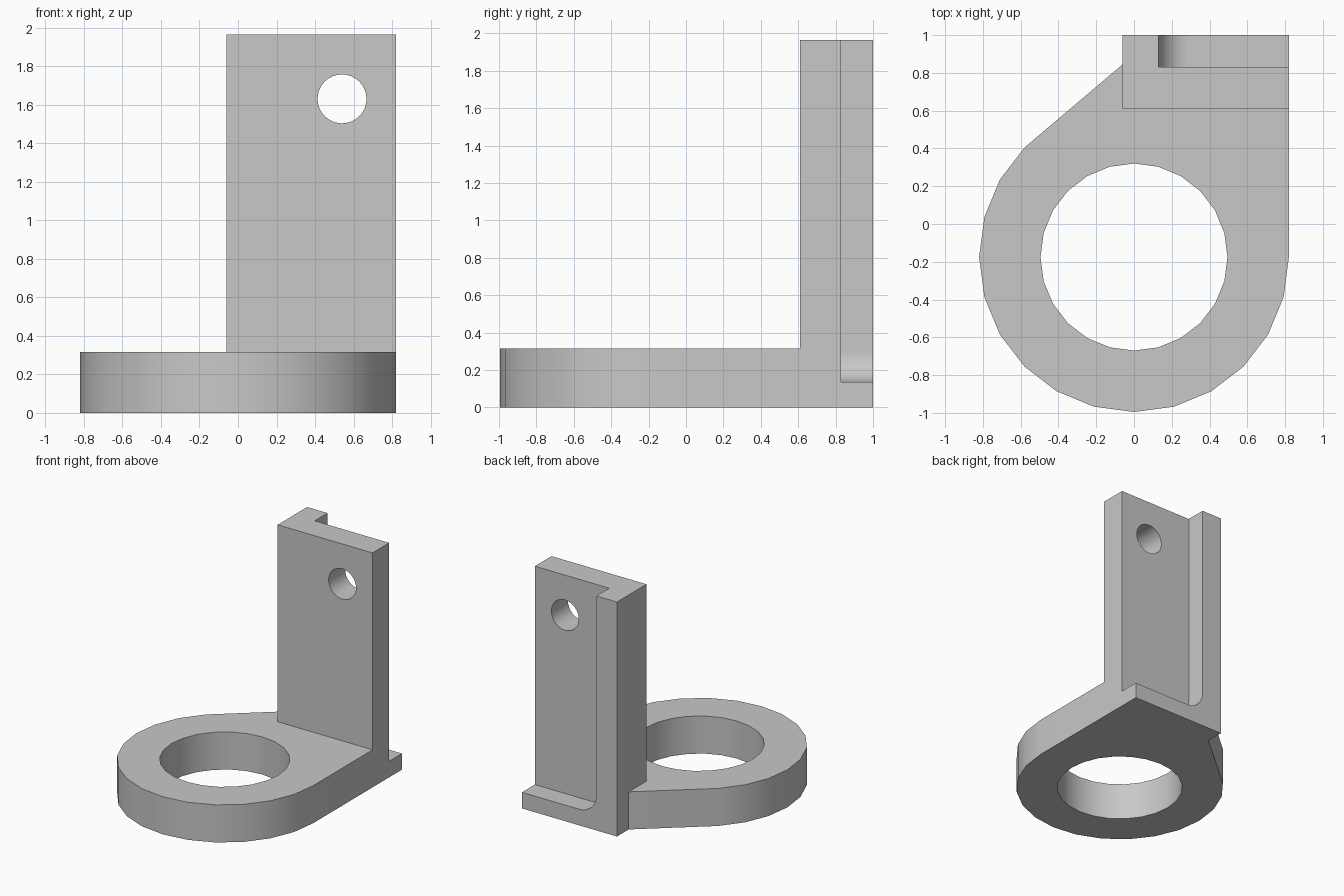
import bpy, bmesh
from math import sin, cos, pi, radians
from mathutils import Vector

if "Cube" in bpy.data.objects:
    bpy.data.objects.remove(bpy.data.objects["Cube"])

grey = bpy.data.materials.new("plain grey")
grey.use_nodes = True
grey.diffuse_color = (0.58, 0.58, 0.58, 1)
grey.node_tree.nodes["Principled BSDF"].inputs["Base Color"].default_value = grey.diffuse_color


def arc(cx, cy, r, start, end, steps):
    """Points along an arc, angles in degrees."""
    angles = [radians(start + (end - start) * i / steps) for i in range(steps + 1)]
    return [(cx + r * cos(a), cy + r * sin(a)) for a in angles]


def prism(name, outline, low, high, along_y=False):
    """Extrude an outline along z, or an (x, z) outline along y."""
    place = (lambda u, v, w: (u, w, v)) if along_y else (lambda u, v, w: (u, v, w))
    bm = bmesh.new()
    face = bm.faces.new([bm.verts.new(place(u, v, low)) for u, v in outline])
    out = bmesh.ops.extrude_face_region(bm, geom=[face])
    moved = [g for g in out["geom"] if isinstance(g, bmesh.types.BMVert)]
    shift = Vector(place(0, 0, high - low))
    bmesh.ops.translate(bm, verts=moved, vec=shift)
    bmesh.ops.recalc_face_normals(bm, faces=bm.faces)
    mesh = bpy.data.meshes.new(name)
    bm.to_mesh(mesh)
    bm.free()
    mesh.materials.append(grey)
    obj = bpy.data.objects.new(name, mesh)
    bpy.context.collection.objects.link(obj)
    return obj


def combine(target, tool, operation):
    """Apply a boolean and discard the tool."""
    mod = target.modifiers.new(operation, "BOOLEAN")
    mod.object, mod.operation, mod.solver = tool, operation, "EXACT"
    bpy.context.view_layer.objects.active = target
    bpy.ops.object.modifier_apply(modifier=mod.name)
    bpy.data.objects.remove(tool)


left, right, back = -0.06, 0.82, 1.0
ring_y, ring_r = -0.175, 0.82
base_top, top = 0.315, 1.965

# Ring base with a tapered shoulder leading to the upright
outline = arc(0, ring_y, ring_r, 135, 360, 15)
outline += [(right, back), (left, back), (left, 0.845)]
bracket = prism("bracket", outline, 0, base_top)

# Upright plate
foot = [(left, 0.61), (right, 0.61), (right, back), (left, back)]
combine(bracket, prism("upright", foot, base_top, top), "UNION")

# Ring bore
bore = arc(0, ring_y, 0.495, 0, 345, 23)
combine(bracket, prism("bore_cutter", bore, -0.2, 0.5), "DIFFERENCE")

# Rear recess with one rounded inner corner, open at the top and side
fillet = 0.16
recess = arc(0.13 + fillet, 0.135 + fillet, fillet, 180, 270, 8)
recess += [(1.2, 0.135), (1.2, 2.3), (0.13, 2.3)]
combine(bracket, prism("recess_cutter", recess, 0.83, 1.3, True), "DIFFERENCE")

# Bolt hole
bolt = arc(0.54, 1.63, 0.127, 0, 348.75, 31)
combine(bracket, prism("bolt_cutter", bolt, 0.4, 1.3, True), "DIFFERENCE")

# Smooth curved walls while keeping flat faces crisp
bpy.ops.object.select_all(action="DESELECT")
bracket.select_set(True)
bpy.context.view_layer.objects.active = bracket
bpy.ops.object.shade_smooth_by_angle(angle=radians(30))
weighted = bracket.modifiers.new("flat_faces", "WEIGHTED_NORMAL")
weighted.keep_sharp = True
